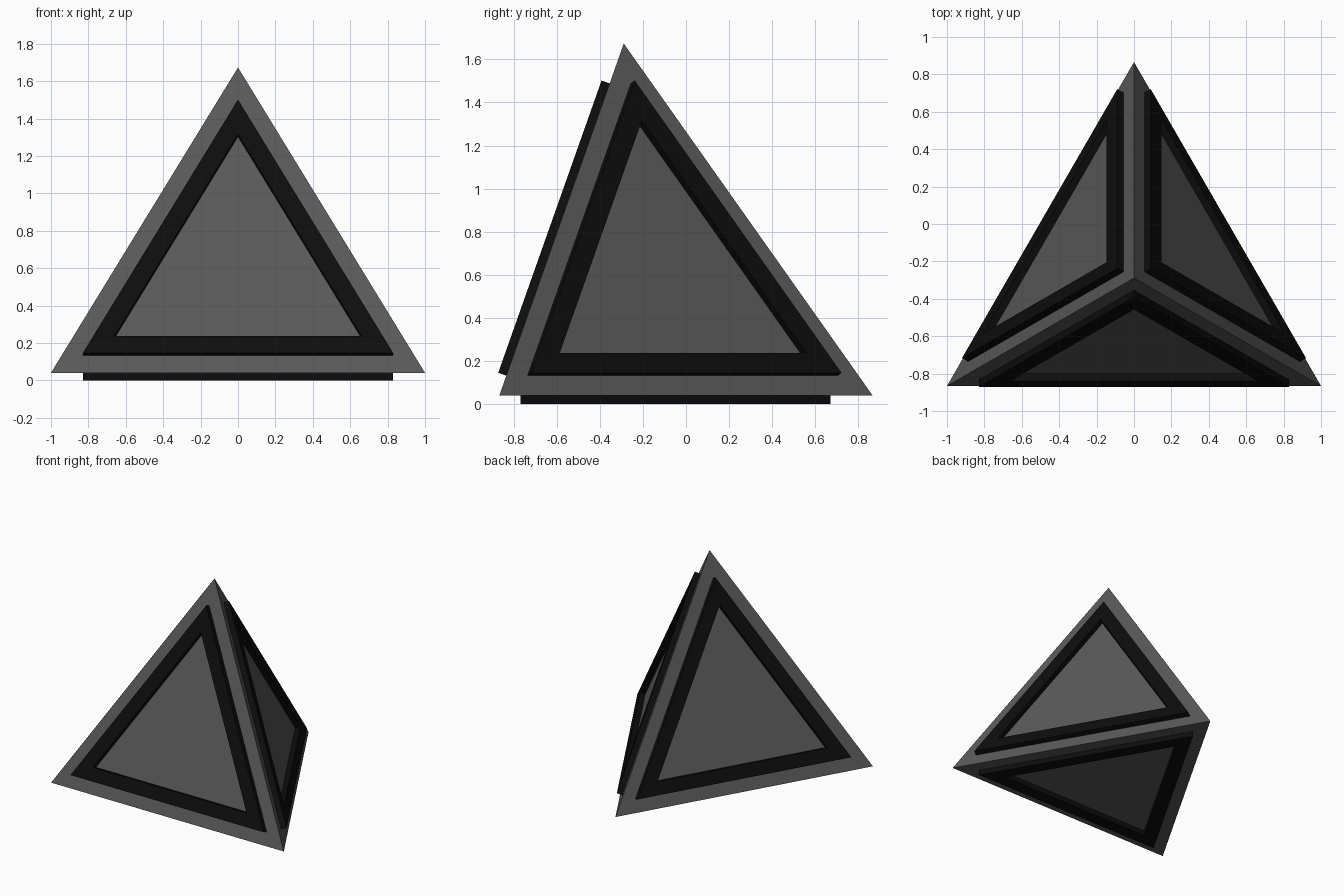
import bpy, bmesh
from math import sqrt
from mathutils import Vector

if "Cube" in bpy.data.objects:
    bpy.data.objects.remove(bpy.data.objects["Cube"])

T = 0.04                      # frame thickness
OUTER, INNER = 0.83, 0.66     # frame triangle sizes relative to a face


def material(name, v):
    m = bpy.data.materials.new(name)
    m.diffuse_color = (v, v, v, 1)
    m.use_nodes = True
    m.node_tree.nodes["Principled BSDF"].inputs["Base Color"].default_value = m.diffuse_color
    return m


def make_object(name, bm, mat):
    bmesh.ops.recalc_face_normals(bm, faces=bm.faces)
    me = bpy.data.meshes.new(name)
    bm.to_mesh(me)
    bm.free()
    me.materials.append(mat)
    ob = bpy.data.objects.new(name, me)
    bpy.context.collection.objects.link(ob)
    return ob


body_mat = material("dark_grey", 0.1)
frame_mat = material("black", 0.004)

# Regular tetrahedron body, edge length 2
r = 1 / sqrt(3)
corners = [Vector((-1, -1.5 * r, T)), Vector((1, -1.5 * r, T)),
           Vector((0, 1.5 * r, T)), Vector((0, -0.5 * r, T + sqrt(8 / 3)))]
middle = sum(corners, Vector()) / 4
sides = {"front_frame": (0, 1, 3), "right_frame": (1, 2, 3),
         "left_frame": (2, 0, 3), "bottom_frame": (0, 2, 1)}

bm = bmesh.new()
vs = [bm.verts.new(c) for c in corners]
for ids in sides.values():
    bm.faces.new([vs[i] for i in ids])
make_object("pyramid_body", bm, body_mat)

# Raised triangular frame on each face
for name, ids in sides.items():
    tri = [corners[i] for i in ids]
    c = sum(tri, Vector()) / 3
    n = (c - middle).normalized()
    bm = bmesh.new()
    # section loops: outer base, outer top, inner top, inner base
    loops = [[bm.verts.new(c + (p - c) * s + n * h) for p in tri]
             for s, h in ((OUTER, 0), (OUTER, T), (INNER, T), (INNER, 0))]
    for a in range(4):
        p, q = loops[a], loops[(a + 1) % 4]
        for i in range(3):
            j = (i + 1) % 3
            bm.faces.new((p[i], p[j], q[j], q[i]))
    make_object(name, bm, frame_mat)
